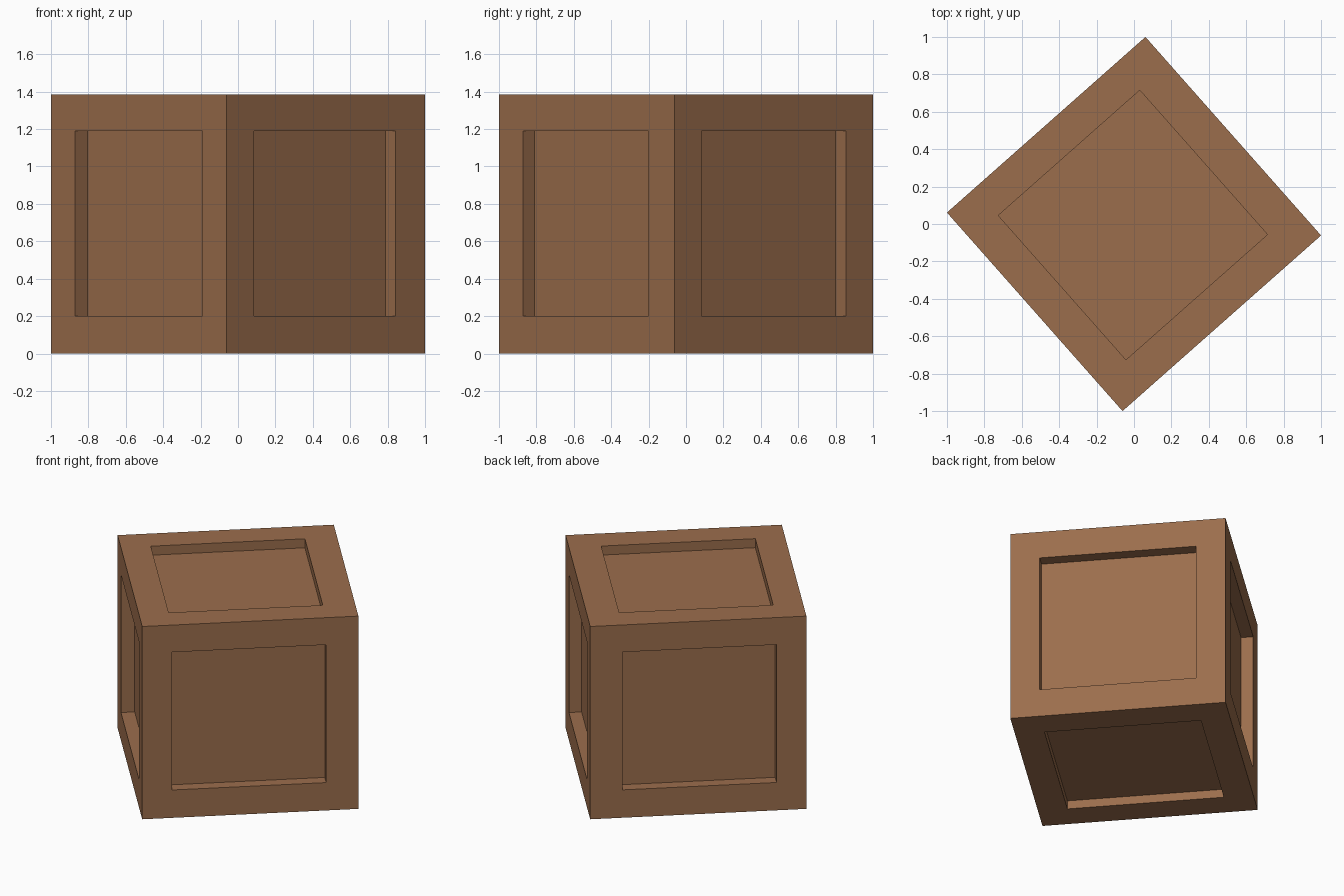
import bpy, bmesh, math
from mathutils import Matrix

default = bpy.data.objects.get("Cube")
if default:
    bpy.data.objects.remove(default, do_unlink=True)

# Brown wood
wood = bpy.data.materials.new("brown_wood")
wood.use_nodes = True
brown = (0.33, 0.155, 0.073, 1.0)
wood.diffuse_color = brown
bsdf = next(n for n in wood.node_tree.nodes if n.type == "BSDF_PRINCIPLED")
bsdf.inputs["Base Color"].default_value = brown

# Crate body: block with a rectangular panel sunk into every side
SIZE, HEIGHT = 1.417, 1.385
OPENING = [(-0.513, 0.497), (-0.515, 0.515), (0.2, 1.19)]
DEPTH = {(0, -1): 0.09, (0, 1): 0.083, (1, -1): 0.08, (1, 1): 0.08,
         (2, -1): 0.06, (2, 1): 0.065}

bm = bmesh.new()
bmesh.ops.create_cube(bm, size=1)
bmesh.ops.scale(bm, vec=(SIZE, SIZE, HEIGHT), verts=bm.verts)
bmesh.ops.translate(bm, vec=(0, 0, HEIGHT / 2), verts=bm.verts)
bm.normal_update()

for face in list(bm.faces):
    normal = face.normal.copy()
    axis = max(range(3), key=lambda i: abs(normal[i]))
    side = 1 if normal[axis] > 0 else -1
    middle = face.calc_center_median()
    # Frame border around the panel
    bmesh.ops.inset_individual(bm, faces=[face], thickness=0.2)
    for vert in face.verts:
        for i in range(3):
            if i != axis:
                vert.co[i] = OPENING[i][vert.co[i] > middle[i]]
    # Sunken panel
    panel = bmesh.ops.extrude_discrete_faces(bm, faces=[face])["faces"][0]
    bmesh.ops.translate(bm, vec=-normal * DEPTH[axis, side], verts=panel.verts)

# Crate stands turned on its base
bmesh.ops.rotate(bm, cent=(0, 0, 0), verts=bm.verts,
                 matrix=Matrix.Rotation(math.radians(41.5), 3, "Z"))
bmesh.ops.recalc_face_normals(bm, faces=bm.faces)

mesh = bpy.data.meshes.new("crate")
bm.to_mesh(mesh)
bm.free()
mesh.materials.append(wood)
crate = bpy.data.objects.new("crate", mesh)
bpy.context.collection.objects.link(crate)
